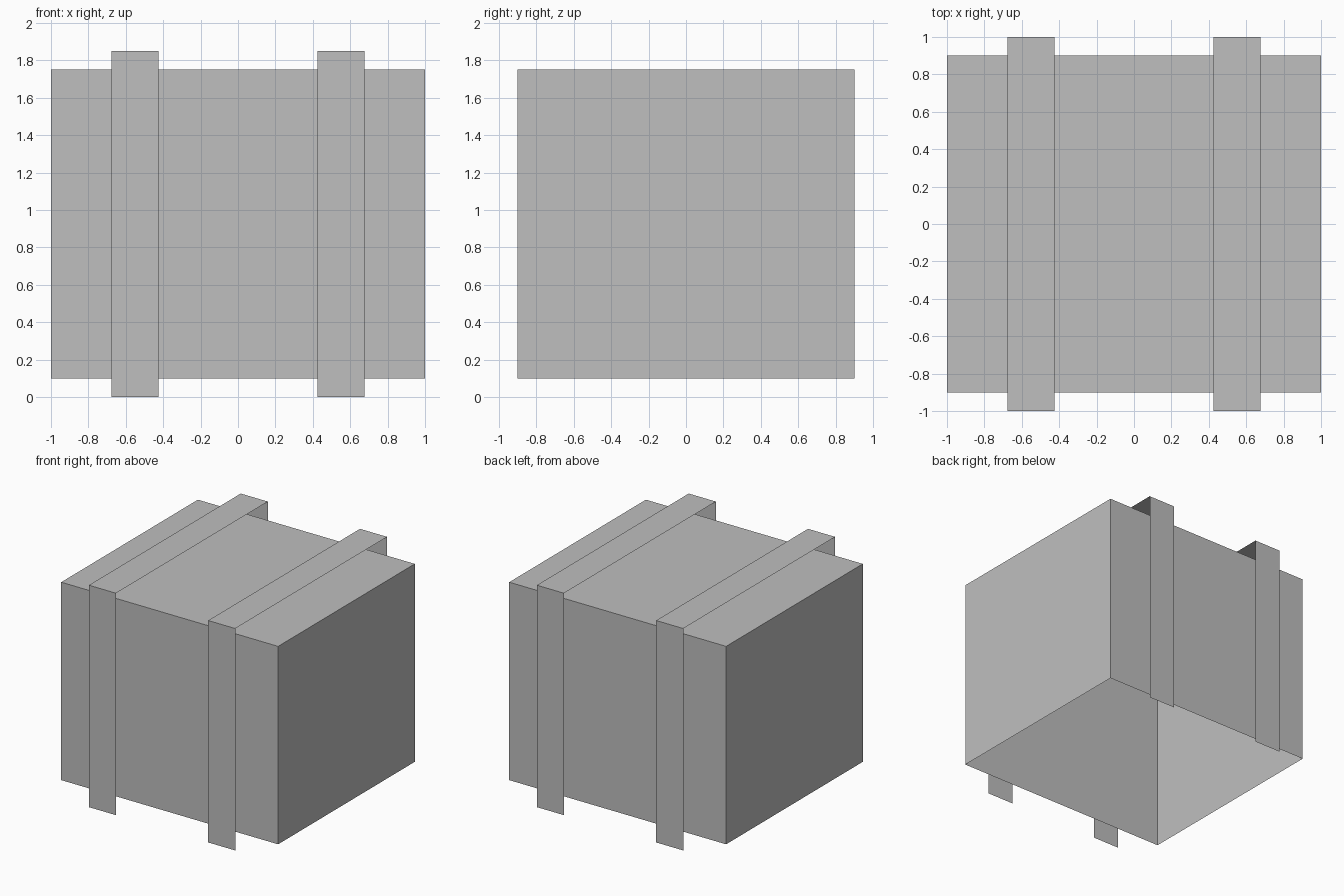
import bpy
import bmesh

cube = bpy.data.objects.get("Cube")
if cube:
    bpy.data.objects.remove(cube, do_unlink=True)

grey = bpy.data.materials.new("light_grey")
grey.use_nodes = True
colour = (0.52, 0.52, 0.52, 1)
grey.diffuse_color = colour
grey.node_tree.nodes["Principled BSDF"].inputs["Base Color"].default_value = colour


def open_arch(name, x_min, x_max, half_depth, bottom, top, closed_ends=False):
    """Sheet folded down over front and back, optionally with end walls."""
    profile = [(-half_depth, bottom), (-half_depth, top),
               (half_depth, top), (half_depth, bottom)]
    bm = bmesh.new()
    left, right = [[bm.verts.new((x, y, z)) for y, z in profile]
                   for x in (x_min, x_max)]
    for i in range(3):
        bm.faces.new((left[i], right[i], right[i + 1], left[i + 1]))
    if closed_ends:
        bm.faces.new(left)
        bm.faces.new(right[::-1])
    mesh = bpy.data.meshes.new(name)
    bm.to_mesh(mesh)
    bm.free()
    mesh.materials.append(grey)
    obj = bpy.data.objects.new(name, mesh)
    bpy.context.collection.objects.link(obj)
    return obj


# Box body, open underneath
open_arch("box_body", -1, 1, 0.9, 0.1, 1.75, closed_ends=True)

# Two thin straps standing clear of the body
for side, x in (("right", -0.55), ("left", 0.55)):
    open_arch(side + "_strap", x - 0.125, x + 0.125, 1, 0, 1.85)
